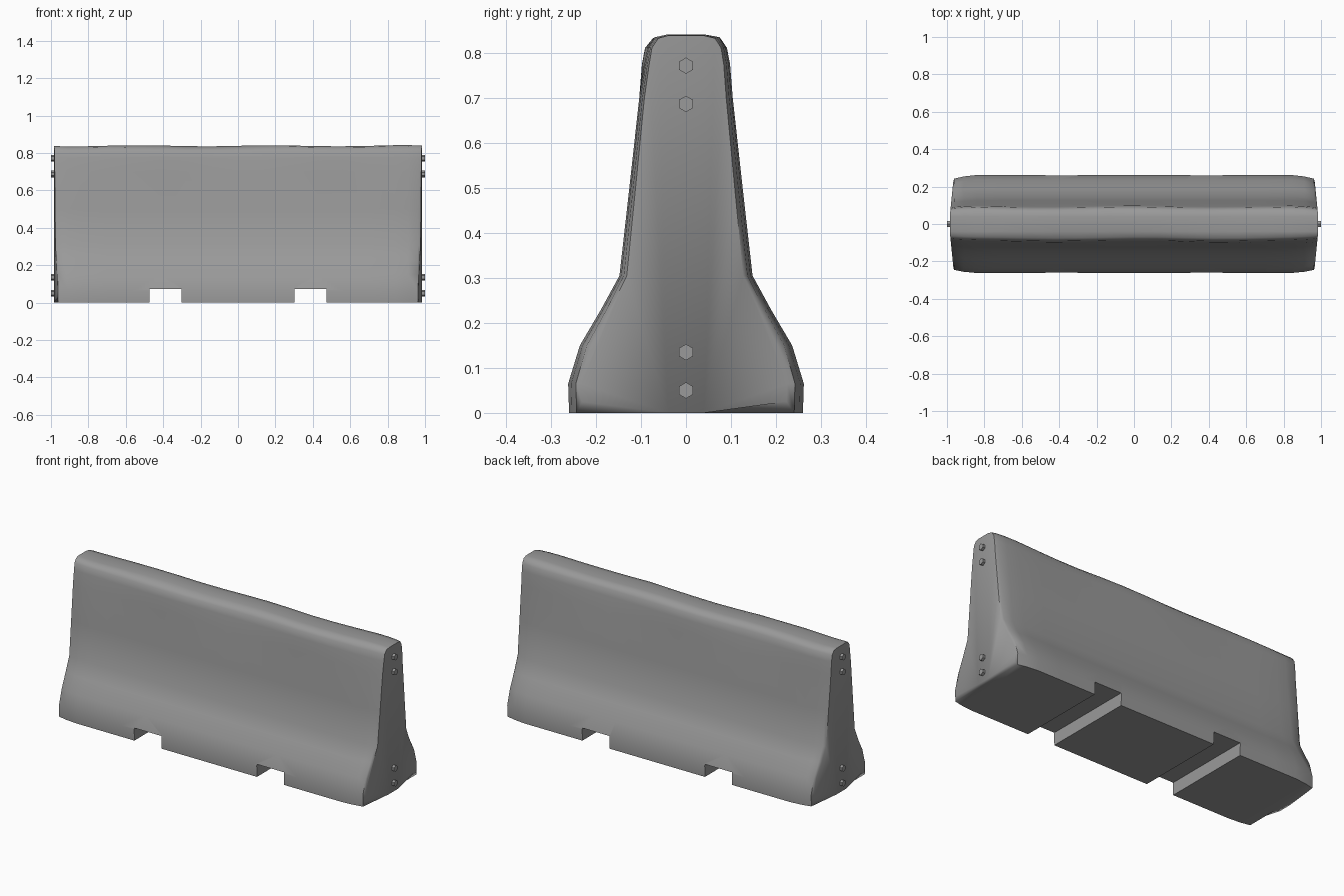
import bpy, bmesh, math
from mathutils import Matrix

if "Cube" in bpy.data.objects:
    bpy.data.objects.remove(bpy.data.objects["Cube"])

# Half cross-section (y, z), from bottom centre strip round to the top
HALF = [(0.04, 0), (0.26, 0), (0.262, 0.065), (0.236, 0.15), (0.19, 0.228),
        (0.148, 0.305), (0.126, 0.5), (0.104, 0.7), (0.095, 0.775),
        (0.088, 0.812), (0.072, 0.832), (0.04, 0.838)]
N = len(HALF)
# Distance from the middle, and width factors for front and back near the ends
ENDS = [(0.985, 0.89, 0.86), (0.962, 0.935, 0.925), (0.91, 0.975, 0.97), (0.84, 1, 1)]

# Dark grey concrete
concrete = bpy.data.materials.new("dark_concrete")
concrete.diffuse_color = (0.32, 0.32, 0.32, 1)
concrete.use_nodes = True
concrete.node_tree.nodes["Principled BSDF"].inputs["Base Color"].default_value = concrete.diffuse_color


def section(x, front, back, end):
    """Ring of points at x, slightly worn along the top and edges."""
    ring = []
    for side, scale in ((1, back), (-1, front)):
        half = []
        for i, (y, z) in enumerate(HALF):
            if i not in (0, N - 1):
                y *= scale
                y += 0.003 * math.sin(7 * x + 1.7 * side) * (z > 0.7)
            if i >= N - 2:
                z += 0.003 * math.sin(9 * x) + 0.001 * math.sin(23 * x)
                if side < 0 and i == N - 2 and -0.65 < x < 0.25:
                    z -= 0.004                      # chipped front top edge
            px = x
            if end:                                 # angled end faces
                px -= math.copysign(0.1 * max(0, y - 0.04), x)
                if i == 1:
                    z = 0.025
            half.append((px, side * y, z))
        ring += half if side > 0 else half[::-1]
    return ring


def finish(bm, name):
    """Turn a bmesh into a concrete object."""
    mesh = bpy.data.meshes.new(name)
    bm.to_mesh(mesh)
    bm.free()
    mesh.materials.append(concrete)
    ob = bpy.data.objects.new(name, mesh)
    bpy.context.collection.objects.link(ob)
    return ob


# Concrete body lofted along x
stations = [(-d, f, b, d > 0.98) for d, f, b in ENDS]
stations += [(-0.7 + 0.14 * k, 1, 1, False) for k in range(11)]
stations += [(d, f, b, d > 0.98) for d, f, b in reversed(ENDS)]
bm = bmesh.new()
rings = [[bm.verts.new(p) for p in section(*s)] for s in stations]
M = 2 * N
for a, b in zip(rings, rings[1:]):
    for j in range(M):
        k = (j + 1) % M
        bm.faces.new((a[j], a[k], b[k], b[j]))
for r in (rings[0], rings[-1]):
    bm.faces.new(r[:N])
    bm.faces.new(r[N:])
    bm.faces.new((r[0], r[N - 1], r[N], r[M - 1]))
bmesh.ops.recalc_face_normals(bm, faces=bm.faces)
body = finish(bm, "barrier_body")

# Forklift slots through the base
for s in (-1, 1):
    bpy.ops.mesh.primitive_cube_add(size=1, location=(s * 0.388, 0, 0.02))
    cutter = bpy.context.object
    cutter.name = "slot_cutter"
    cutter.scale = (0.172, 0.8, 0.104)
    cutter.hide_render = True
    cutter.data.materials.append(concrete)
    mod = body.modifiers.new("slot", 'BOOLEAN')
    mod.operation = 'DIFFERENCE'
    mod.solver = 'EXACT'
    mod.object = cutter
    bpy.ops.object.select_all(action='DESELECT')
    body.select_set(True)
    bpy.context.view_layer.objects.active = body
    bpy.ops.object.modifier_apply(modifier=mod.name)
    bpy.data.objects.remove(cutter)
bpy.ops.object.shade_smooth_by_angle(angle=math.radians(50))

# Hexagonal bolts on both ends
bm = bmesh.new()
for s in (-1, 1):
    for z in (0.05, 0.135, 0.687, 0.772):
        place = (Matrix.Translation((s * 0.986, 0, z)) @ Matrix.Rotation(math.pi / 2, 4, 'Y')
                 @ Matrix.Rotation(math.pi / 2, 4, 'Z'))
        bmesh.ops.create_cone(bm, cap_ends=True, segments=6, radius1=0.018,
                              radius2=0.018, depth=0.028, matrix=place)
finish(bm, "end_bolts")
